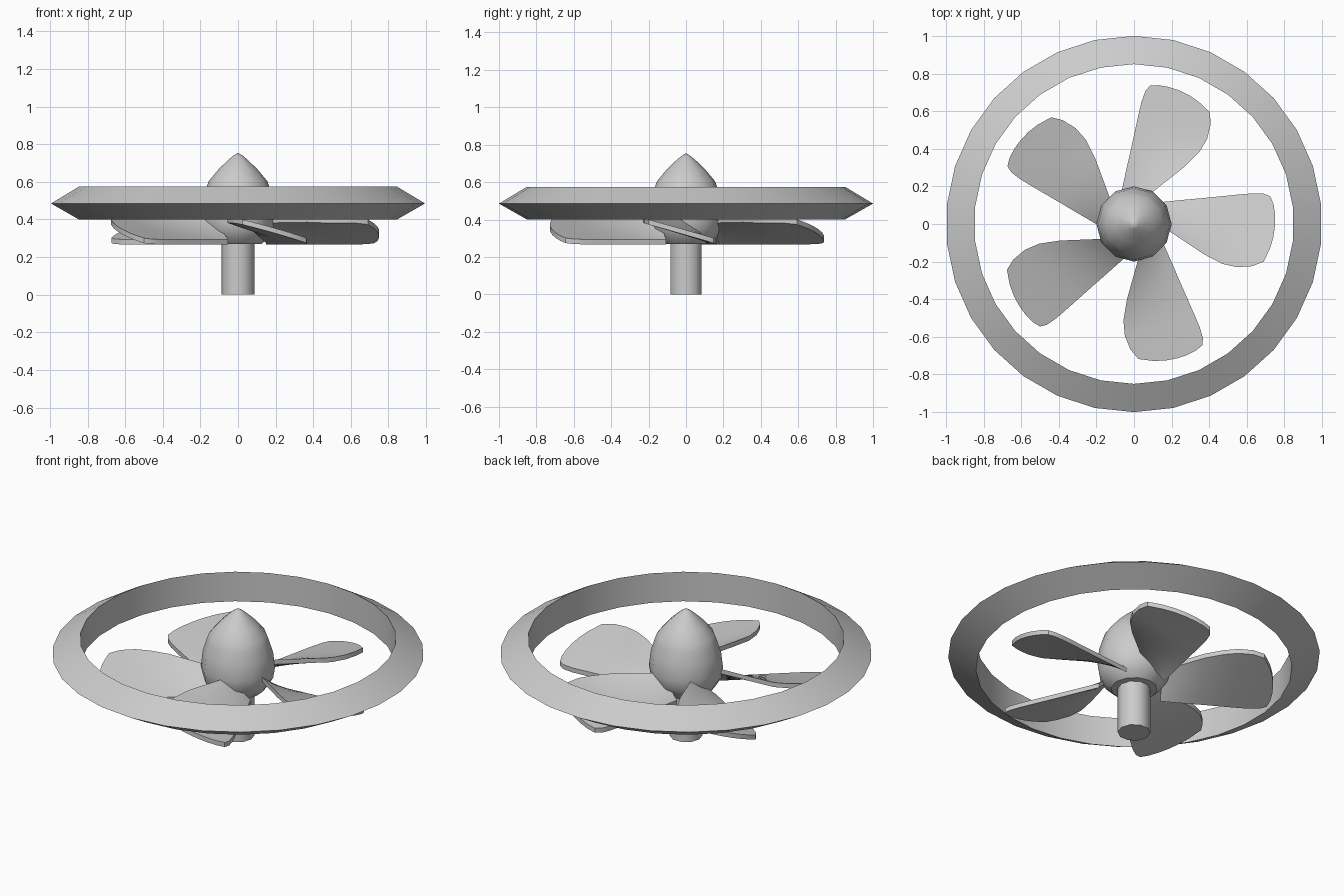
import bpy, bmesh, math
from mathutils import Matrix

cube = bpy.data.objects.get("Cube")
if cube:
    bpy.data.objects.remove(cube, do_unlink=True)

grey = bpy.data.materials.new("light grey")
grey.use_nodes = True
grey.diffuse_color = (0.6, 0.6, 0.6, 1)
grey.node_tree.nodes["Principled BSDF"].inputs["Base Color"].default_value = (0.6, 0.6, 0.6, 1)


def add_object(name, bm, angle=35):
    bmesh.ops.remove_doubles(bm, verts=bm.verts, dist=1e-5)
    bmesh.ops.recalc_face_normals(bm, faces=bm.faces)
    mesh = bpy.data.meshes.new(name)
    bm.to_mesh(mesh)
    bm.free()
    mesh.materials.append(grey)
    obj = bpy.data.objects.new(name, mesh)
    bpy.context.collection.objects.link(obj)
    bpy.ops.object.select_all(action="DESELECT")
    obj.select_set(True)
    bpy.context.view_layer.objects.active = obj
    bpy.ops.object.shade_smooth_by_angle(angle=math.radians(angle))
    return obj


def lathe(name, profile, sides, closed=False, angle=35):
    """Turn a profile of (radius, height) pairs about z, starting at +y."""
    bm = bmesh.new()
    verts = [bm.verts.new((0, r, z)) for r, z in profile]
    pairs = list(zip(verts, verts[1:]))
    if closed:
        pairs.append((verts[-1], verts[0]))
    edges = [bm.edges.new(p) for p in pairs]
    bmesh.ops.spin(bm, geom=verts + edges, cent=(0, 0, 0), axis=(0, 0, 1),
                   angle=math.tau, steps=sides, use_merge=True)
    return add_object(name, bm, angle)


# Outer ring with a triangular section
lathe("outer_ring", [(1, 0.485), (0.85, 0.575), (0.85, 0.4)], 30, closed=True)

# Pointed hub
lathe("hub", [(0, 0.27), (0.125, 0.27), (0.16, 0.3), (0.19, 0.35), (0.2, 0.41),
              (0.19, 0.5), (0.168, 0.57), (0.155, 0.605), (0.105, 0.665),
              (0.057, 0.712), (0.027, 0.738), (0, 0.755)], 12)

# Shaft
shaft = lathe("shaft", [(0, 0), (0.088, 0), (0.088, 0.3), (0, 0.3)], 10, angle=40)
shaft.rotation_euler.z = math.pi / 2

# Blade stations: distance from the axis, trailing y, leading y
STATIONS = [(0.15, 0.117, -0.015), (0.19, 0.121, -0.04), (0.28, 0.13, -0.1),
            (0.37, 0.138, -0.16), (0.47, 0.148, -0.212), (0.55, 0.156, -0.23),
            (0.63, 0.163, -0.224), (0.69, 0.161, -0.2), (0.725, 0.147, -0.125),
            (0.742, 0.105, -0.065), (0.75, 0.05, -0.005)]
CHORD, THICK = 8, 0.027


def pitch_height(x, y):
    """Twisted surface: the trailing edge stays low, the leading edge high."""
    low = 0.12 + 0.096 * (x - 0.18)
    high = max(-0.23, -0.015 - 0.62 * (x - 0.15))
    return 0.267 + 0.115 * (low - y) / (low - high)


def blade(index):
    bm = bmesh.new()
    rows = []
    for x, trail, lead in STATIONS:
        ys = [trail + (lead - trail) * i / CHORD for i in range(CHORD + 1)]
        rows.append([bm.verts.new((x, y, pitch_height(x, y))) for y in ys])
    for a, b in zip(rows, rows[1:]):
        for i in range(CHORD):
            bm.faces.new((a[i], a[i + 1], b[i + 1], b[i]))
    # Thicken straight up so the rim is upright
    top = bmesh.ops.extrude_face_region(bm, geom=bm.faces[:], use_keep_orig=True)
    lifted = [g for g in top["geom"] if isinstance(g, bmesh.types.BMVert)]
    bmesh.ops.translate(bm, verts=lifted, vec=(0, 0, THICK))
    bmesh.ops.rotate(bm, verts=bm.verts, cent=(0, 0, 0),
                     matrix=Matrix.Rotation(index * math.tau / 5, 3, "Z"))
    add_object(f"blade_{index + 1}", bm)


for n in range(5):
    blade(n)
